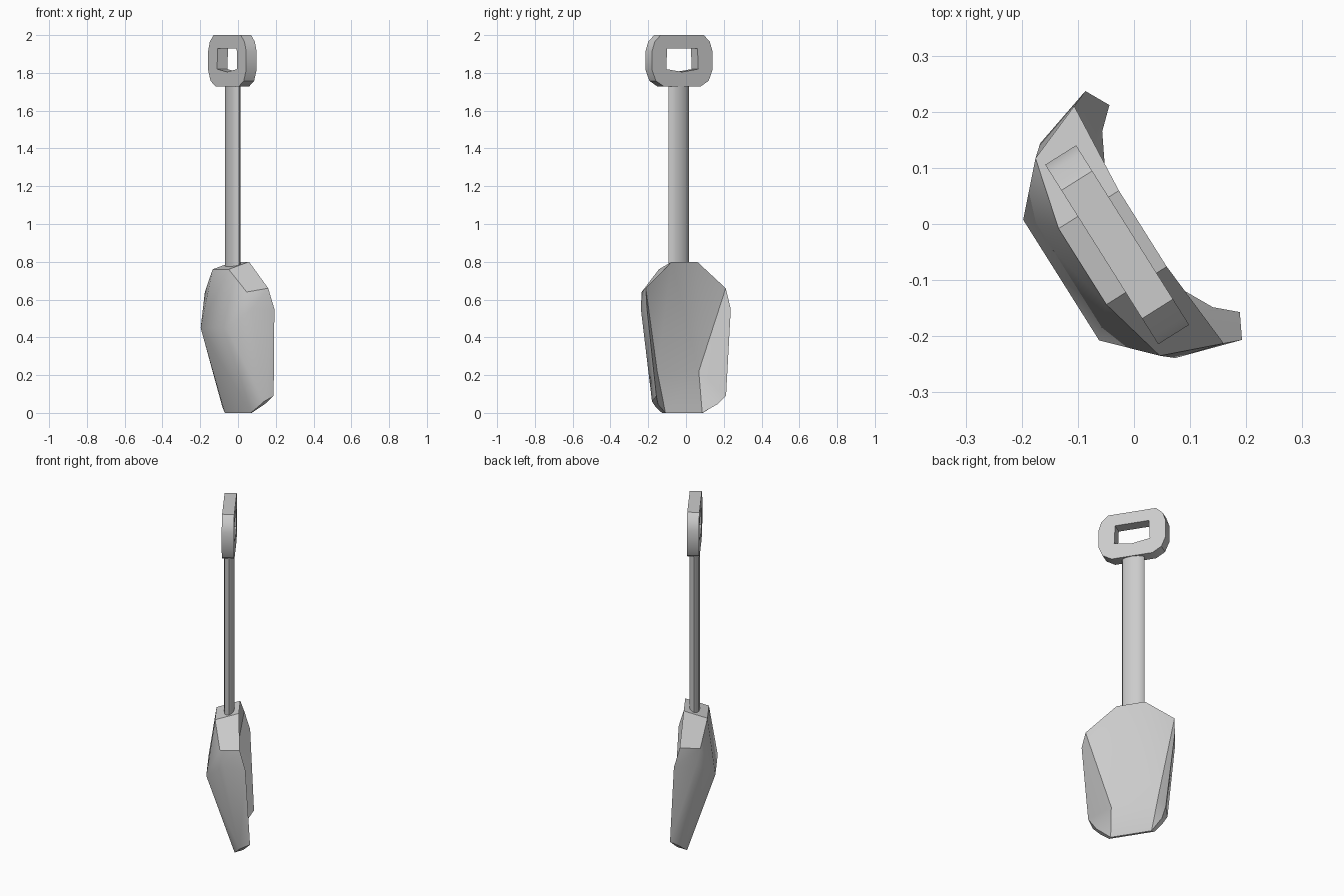
import bpy, bmesh, math

if "Cube" in bpy.data.objects:
    bpy.data.objects.remove(bpy.data.objects["Cube"])

CENTER = (-0.03, -0.037, 0)
TURN = math.radians(-57.8)          # whole tool is turned about z


def place(obj, angle):
    obj.location = CENTER
    obj.rotation_euler = (0, 0, TURN)
    bpy.context.view_layer.objects.active = obj
    bpy.ops.object.select_all(action='DESELECT')
    obj.select_set(True)
    bpy.ops.object.transform_apply(location=True, rotation=True, scale=True)
    bpy.ops.object.shade_smooth_by_angle(angle=math.radians(angle))


def mesh_object(name, bm):
    bmesh.ops.recalc_face_normals(bm, faces=bm.faces)
    me = bpy.data.meshes.new(name)
    bm.to_mesh(me)
    bm.free()
    obj = bpy.data.objects.new(name, me)
    bpy.context.collection.objects.link(obj)
    return obj


# Blade: half outlines (top to tip) of both faces, plus the inner bend point
front = [(0.08, 0.054, 0.80), (0.25, 0.067, 0.66), (0.262, 0.098, 0.55),
         (0.218, 0.121, 0.09), (0.185, 0.085, 0.045), (0.115, 0.048, 0.0)]
back = [(0.08, -0.073, 0.76), (0.208, -0.041, 0.64), (0.226, -0.02, 0.55),
        (0.21, 0.065, 0.06), (0.175, 0.048, 0.03), (0.128, 0.034, 0.0)]
front_bend = (0.13, -0.01, 0.22)
back_bend = (0.127, -0.118, 0.45)

bm = bmesh.new()


def mirrored(p):
    return [bm.verts.new((s * p[0], p[1], p[2])) for s in (1, -1)]


sides = []
for outline, bend in ((front, front_bend), (back, back_bend)):
    pts = [mirrored(p) for p in outline]
    mid = mirrored(bend)
    for s in (0, 1):
        for a, b in zip(pts, pts[1:]):
            bm.faces.new((a[s], b[s], mid[s]))
    for end in (pts[0], pts[-1]):
        bm.faces.new((end[0], end[1], mid[1], mid[0]))
    sides.append([p[0] for p in pts] + [p[1] for p in reversed(pts)])
# Rim joining front and back faces
n = len(sides[0])
for i in range(n):
    j = (i + 1) % n
    bm.faces.new((sides[0][i], sides[0][j], sides[1][j], sides[1][i]))
place(mesh_object("blade", bm), 30)

# Shaft: flattened cylinder
bm = bmesh.new()
bmesh.ops.create_cone(bm, cap_ends=True, segments=12, radius1=1, radius2=1, depth=1.04)
bmesh.ops.scale(bm, vec=(0.064, 0.028, 1), verts=bm.verts)
bmesh.ops.translate(bm, vec=(0.003, 0, 1.23), verts=bm.verts)
place(mesh_object("shaft", bm), 40)

# Grip: rounded plate with a hand hole, extruded from half profiles
outer = [(0.115, 1.728), (0.165, 1.758), (0.189, 1.815), (0.189, 1.915), (0.172, 1.965), (0.135, 2.0)]
hole = [(0.0, 1.805), (0.1, 1.82), (0.095, 1.93)]
curve = bpy.data.curves.new("grip_profile", 'CURVE')
curve.dimensions = '2D'
curve.fill_mode = 'BOTH'
curve.extrude = 0.0325
for half in (outer, hole):
    loop = half + [(-x, z) for x, z in reversed(half) if x > 0]
    sp = curve.splines.new('POLY')
    sp.points.add(len(loop) - 1)
    for p, (x, z) in zip(sp.points, loop):
        p.co = (x, z, 0, 1)
    sp.use_cyclic_u = True
tmp = bpy.data.objects.new("grip_profile", curve)
bpy.context.collection.objects.link(tmp)
bpy.context.view_layer.update()
bm = bmesh.new()
bm.from_mesh(tmp.to_mesh())
tmp.to_mesh_clear()
bpy.data.objects.remove(tmp)
bmesh.ops.remove_doubles(bm, verts=bm.verts, dist=0.0005)
for v in bm.verts:                  # stand the profile upright
    x, y, z = v.co
    v.co = (x, -z, y)
place(mesh_object("grip", bm), 35)
